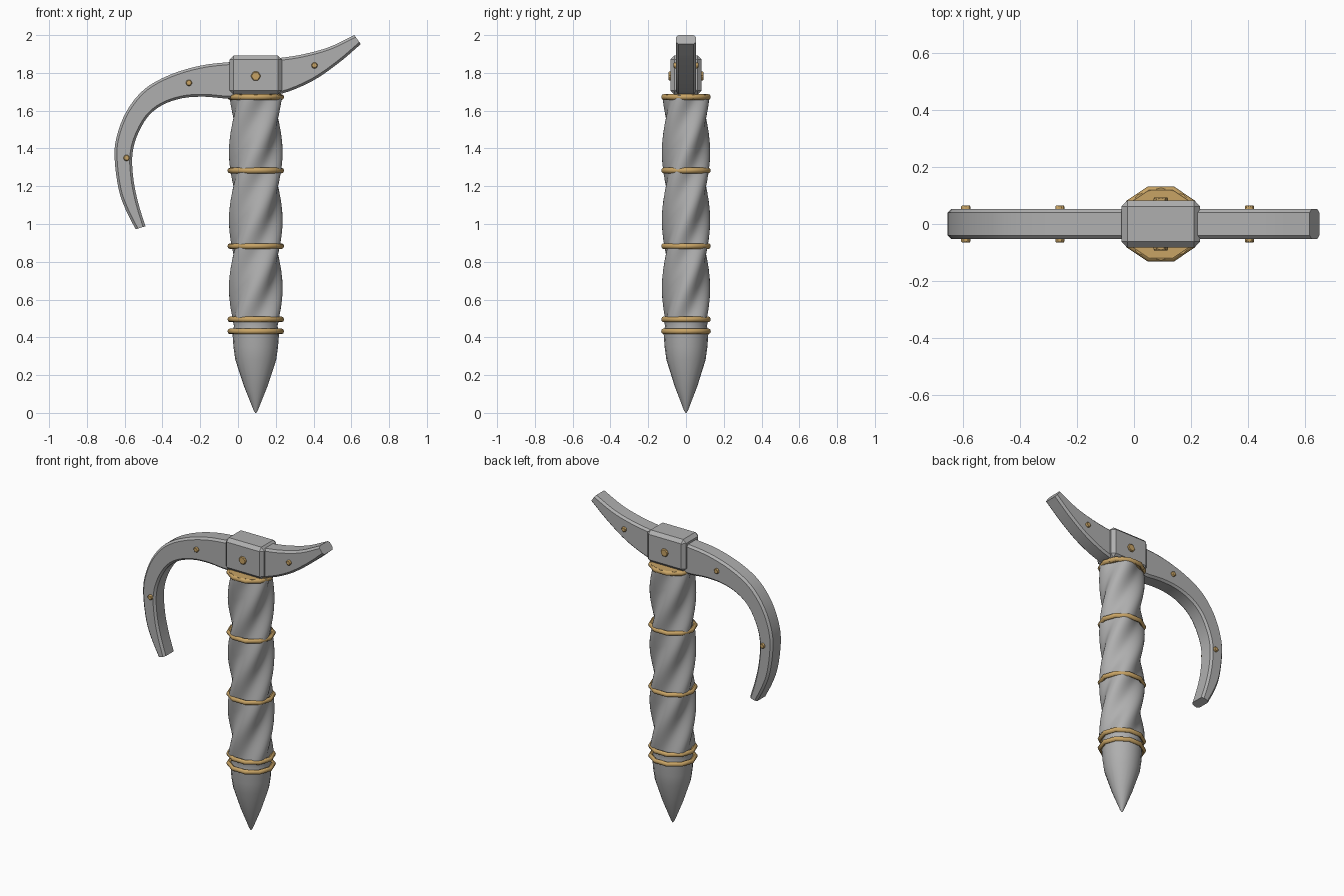
import bpy, bmesh, math
from mathutils import Vector, Matrix

cube = bpy.data.objects.get("Cube")
if cube:
    bpy.data.objects.remove(cube, do_unlink=True)

AXIS = 0.094      # x position of the shaft
SQUASH = 0.9      # depth of the shaft relative to its width


def material(name, color):
    m = bpy.data.materials.new(name)
    m.use_nodes = True
    m.diffuse_color = color
    m.node_tree.nodes["Principled BSDF"].inputs["Base Color"].default_value = color
    return m


steel = material("grey steel", (0.43, 0.43, 0.43, 1))
gold = material("dull gold", (0.58, 0.37, 0.13, 1))


def finish(name, bm, mat, bevel=0, angle=40):
    bmesh.ops.recalc_face_normals(bm, faces=bm.faces)
    mesh = bpy.data.meshes.new(name)
    bm.to_mesh(mesh)
    bm.free()
    for p in mesh.polygons:
        p.use_smooth = True
    mesh.set_sharp_from_angle(angle=math.radians(angle))
    mesh.materials.append(mat)
    ob = bpy.data.objects.new(name, mesh)
    bpy.context.collection.objects.link(ob)
    if bevel:
        mod = ob.modifiers.new("bevel", "BEVEL")
        mod.width = bevel
        mod.segments = 1
    return ob


def loft(name, sections, mat, closed=False, angle=40):
    """Skin a list of equal-length loops, capped unless closed."""
    bm = bmesh.new()
    rows = [[bm.verts.new(p) for p in s] for s in sections]
    n = len(rows[0])
    for a, b in zip(rows, rows[1:] + rows[:1] if closed else rows[1:]):
        for i in range(n):
            j = (i + 1) % n
            bm.faces.new((a[i], a[j], b[j], b[i]))
    if not closed:
        bm.faces.new(rows[0])
        bm.faces.new(rows[-1])
    return finish(name, bm, mat, angle=angle)


def smooth_path(points, steps=4):
    """Catmull-Rom curve through the points."""
    p = [Vector(q) for q in points]
    p = [2 * p[0] - p[1]] + p + [2 * p[-1] - p[-2]]
    out = []
    for a, b, c, d in zip(p, p[1:], p[2:], p[3:]):
        for k in range(steps):
            t = k / steps
            out.append(0.5 * (2 * b + (c - a) * t + (2 * a - 5 * b + 4 * c - d) * t ** 2
                              + (3 * b - a - 3 * c + d) * t ** 3))
    return out + [p[-2]]


def arm(name, upper, lower, half=0.053, cut=0.013):
    """Bar with chamfered edges between an upper and a lower outline."""
    sections = []
    for u, l in zip(smooth_path(upper), smooth_path(lower)):
        d = (l - u).normalized() * cut
        loop = [(u, half - cut), (u + d, half), (l - d, half), (l, half - cut)]
        loop += [(q, -y) for q, y in reversed(loop)]
        sections.append([(q.x, y, q.y) for q, y in loop])
    return loft(name, sections, steel, angle=30)


def prism(name, x, z, radius, half, sides, mat, bevel, along_y=True):
    bm = bmesh.new()
    bmesh.ops.create_cone(bm, cap_ends=True, segments=sides, radius1=radius,
                          radius2=radius, depth=2 * half)
    turn = Matrix.Rotation(math.pi / 2, 4, "X") if along_y else Matrix.Scale(0.92, 4, (0, 1, 0))
    bm.transform(Matrix.Translation((x, 0, z)) @ turn)
    return finish(name, bm, mat, bevel)


# Twisted shaft with four rounded ridges
def twisted(z, sides=48):
    turn = (z - 1.38) / 0.36 * math.pi / 2
    loop = []
    for i in range(sides):
        a = math.tau * i / sides
        r = 0.128 + 0.014 * math.cos(4 * (a - turn))
        loop.append((AXIS + r * math.cos(a), SQUASH * r * math.sin(a), z))
    return loop


loft("twisted_shaft", [twisted(0.49 + 1.19 * k / 72) for k in range(73)], steel)


# Pointed tip and the neck above it
def round_loop(r, z, sides=20):
    return [(AXIS + r * math.cos(math.tau * i / sides),
             0.96 * r * math.sin(math.tau * i / sides), z) for i in range(sides)]


tip = [(0.003, 0), (0.012, 0.015), (0.062, 0.14), (0.108, 0.28), (0.118, 0.35), (0.124, 0.43)]
loft("pointed_tip", [round_loop(r, z) for r, z in tip], steel)
loft("neck", [round_loop(r, z) for r, z in ((0.124, 0.425), (0.115, 0.46), (0.125, 0.5))], steel)

# Gold rings
for number, height in enumerate((0.432, 0.495, 0.883, 1.283, 1.672), 1):
    sections = []
    for i in range(10):
        a = math.tau * i / 10
        loop = []
        for k in range(8):
            b = math.tau * k / 8
            r = 0.136 + 0.014 * math.cos(b)
            loop.append((AXIS + r * math.cos(a), 0.92 * r * math.sin(a),
                         height + 0.015 * math.sin(b)))
        sections.append(loop)
    loft(f"ring_{number}", sections, gold, closed=True, angle=50)
prism("collar_plate", AXIS, 1.673, 0.138, 0.013, 10, gold, 0, along_y=False)

# Head block
bm = bmesh.new()
bmesh.ops.create_cube(bm, size=1)
bm.transform(Matrix.Translation((AXIS, 0, 1.788))
             @ Matrix.Diagonal((0.276, 0.166, 0.206, 1)))
bmesh.ops.bevel(bm, geom=bm.edges[:], offset=0.021, segments=1, affect="EDGES")
finish("head_block", bm, steel, angle=20)

# Hooked arm on the right
arm("hooked_arm",
    [(0.05, 1.86), (-0.045, 1.857), (-0.2, 1.838), (-0.36, 1.79), (-0.495, 1.714),
     (-0.59, 1.597), (-0.643, 1.46), (-0.653, 1.343), (-0.632, 1.184), (-0.595, 1.077),
     (-0.542, 0.972)],
    [(0.05, 1.69), (-0.045, 1.665), (-0.177, 1.674), (-0.294, 1.666), (-0.4, 1.63),
     (-0.479, 1.566), (-0.537, 1.46), (-0.56, 1.354), (-0.552, 1.225), (-0.526, 1.104),
     (-0.49, 0.988)])

# Short upswept arm on the left
arm("upswept_arm",
    [(0.12, 1.87), (0.23, 1.88), (0.352, 1.9), (0.484, 1.937), (0.616, 2)],
    [(0.12, 1.69), (0.23, 1.69), (0.39, 1.755), (0.53, 1.85), (0.65, 1.952)])

# Bolts running through the block and arms
for name, x, z, radius, half in (
        ("block_bolt", AXIS, 1.783, 0.027, 0.093),
        ("upswept_bolt", 0.405, 1.84, 0.018, 0.065),
        ("hook_upper_bolt", -0.26, 1.747, 0.018, 0.065),
        ("hook_lower_bolt", -0.59, 1.35, 0.018, 0.065)):
    bolt = prism(name, x, z, radius, half, 6, gold, 0.004)
    bolt.data.transform(Matrix.Translation((x, 0, z)) @ Matrix.Rotation(math.pi / 6, 4, "Y")
                        @ Matrix.Translation((-x, 0, -z)))
